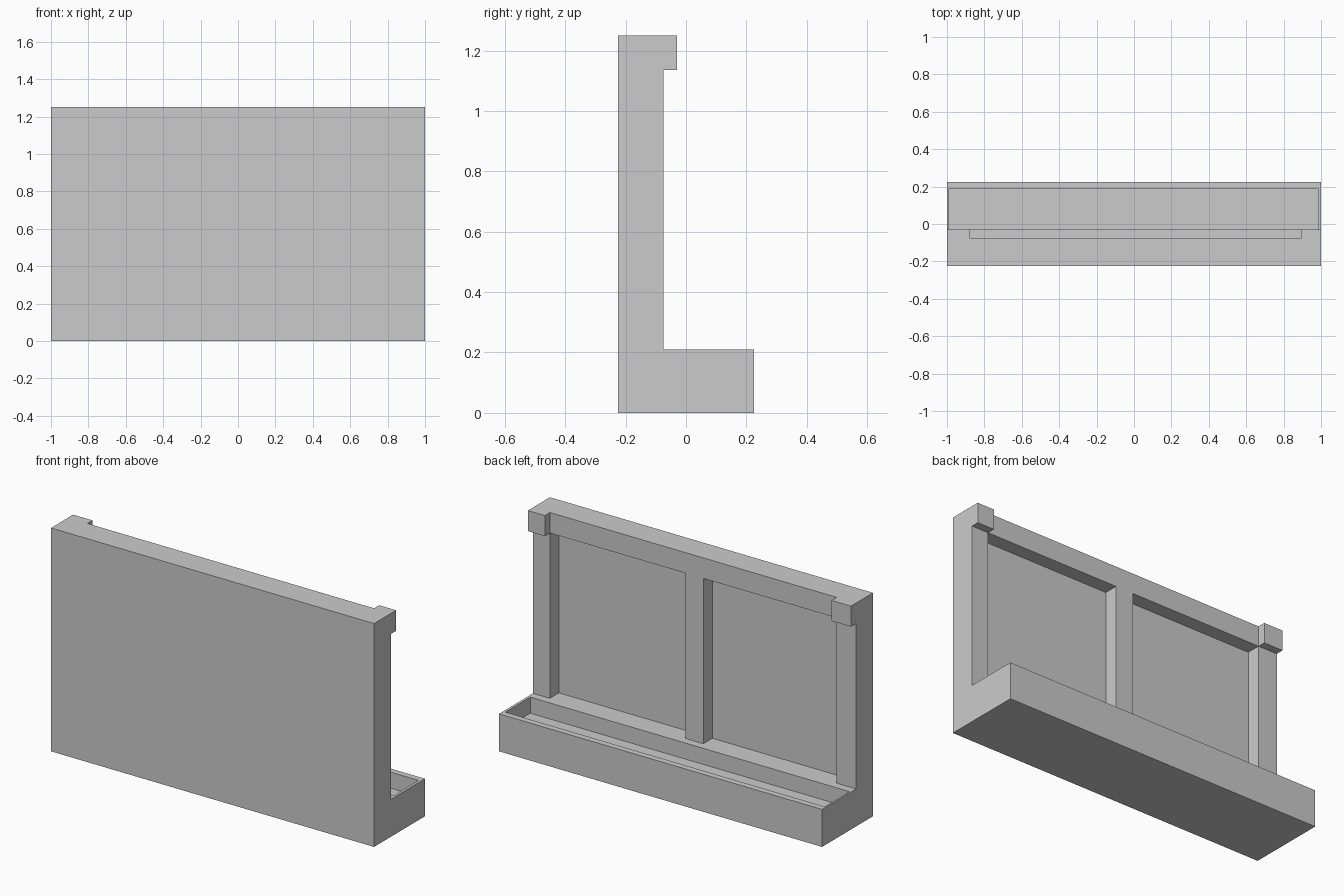
import bpy, bmesh

if "Cube" in bpy.data.objects:
    bpy.data.objects.remove(bpy.data.objects["Cube"])


def make_object(name, bm):
    bmesh.ops.recalc_face_normals(bm, faces=bm.faces[:])
    mesh = bpy.data.meshes.new(name)
    bm.to_mesh(mesh)
    bm.free()
    ob = bpy.data.objects.new(name, mesh)
    bpy.context.collection.objects.link(ob)
    return ob


def extrude_profile(name, yz, x0, x1):
    """Extrude a (y, z) outline along x."""
    bm = bmesh.new()
    face = bm.faces.new([bm.verts.new((x0, y, z)) for y, z in yz])
    out = bmesh.ops.extrude_face_region(bm, geom=[face])
    verts = [g for g in out["geom"] if isinstance(g, bmesh.types.BMVert)]
    bmesh.ops.translate(bm, verts=verts, vec=(x1 - x0, 0, 0))
    return make_object(name, bm)


def box(name, x, y, z):
    return extrude_profile(name, [(y[0], z[0]), (y[1], z[0]), (y[1], z[1]), (y[0], z[1])], *x)


# Side outline: trough at the bottom, upright wall, hooked top
outline = [(-0.225, 0), (0.225, 0), (0.225, 0.21), (-0.075, 0.21),
           (-0.075, 1.135), (-0.03, 1.135), (-0.03, 1.25), (-0.225, 1.25)]
body = extrude_profile("wall_with_trough", outline, -1, 1)

cutters = [
    # Gap that leaves a small block at each top corner
    box("top_gap_cutter", (-0.88, 0.895), (-0.075, 0.1), (1.1, 1.35)),
    # Recessed panels between the posts
    box("left_panel_cutter", (-0.88, -0.055), (-0.155, -0.05), (0.21, 1.135)),
    box("right_panel_cutter", (0.055, 0.895), (-0.155, -0.05), (0.21, 1.135)),
    # Open trough
    box("trough_cutter", (-0.99, 0.985), (-0.03, 0.19), (0.12, 0.4)),
]
for cutter in cutters:
    cutter.hide_render = True
    mod = body.modifiers.new(cutter.name, 'BOOLEAN')
    mod.operation = 'DIFFERENCE'
    mod.solver = 'EXACT'
    mod.object = cutter

# Bake the cuts and remove the cutters
bpy.context.view_layer.update()
result = bpy.data.meshes.new_from_object(
    body.evaluated_get(bpy.context.evaluated_depsgraph_get()))
body.modifiers.clear()
body.data = result
for cutter in cutters:
    bpy.data.objects.remove(cutter)
